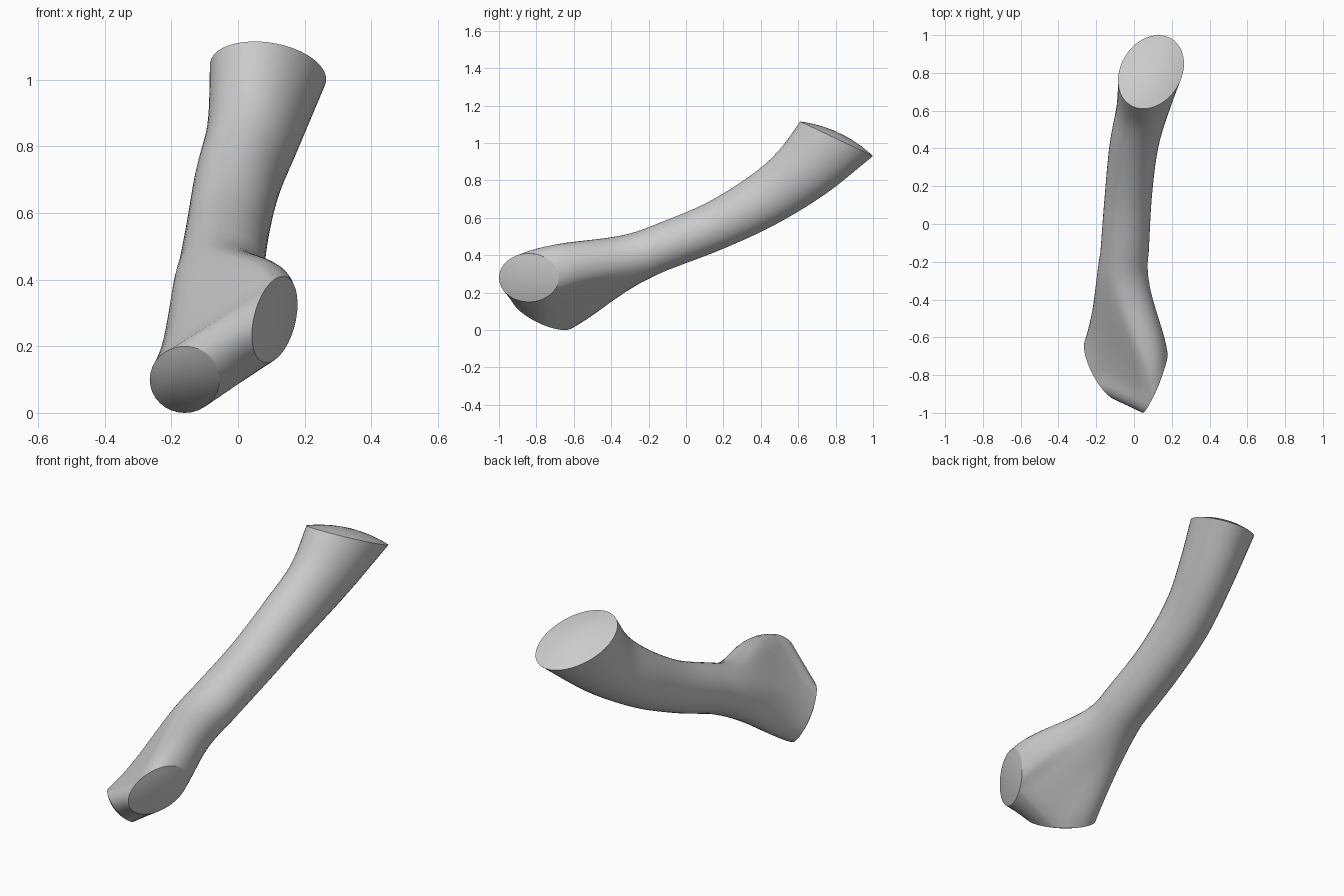
import bpy, bmesh, math
from mathutils import Vector as V

if "Cube" in bpy.data.objects:
    bpy.data.objects.remove(bpy.data.objects["Cube"])

grey = bpy.data.materials.new("plain_grey")
grey.diffuse_color = (0.6, 0.6, 0.6, 1)
grey.use_nodes = True
grey.node_tree.nodes["Principled BSDF"].inputs["Base Color"].default_value = grey.diffuse_color

ARC, LINK = 16, 4                      # segments per end arc, points on each bridge
N = 2 * (ARC + 1 + LINK)               # points per ring
SPLIT = math.radians(124)              # direction where the two branches part


def finish(bm, name):
    bmesh.ops.remove_doubles(bm, verts=bm.verts, dist=0.0005)
    bmesh.ops.recalc_face_normals(bm, faces=bm.faces)
    me = bpy.data.meshes.new(name)
    bm.to_mesh(me)
    bm.free()
    me.materials.append(grey)
    ob = bpy.data.objects.new(name, me)
    bpy.context.collection.objects.link(ob)
    bpy.ops.object.select_all(action='DESELECT')
    ob.select_set(True)
    bpy.context.view_layer.objects.active = ob
    bpy.ops.object.shade_smooth_by_angle(angle=math.radians(40))


def skin(bm, rows, closed):
    grid = [[bm.verts.new(p) for p in r] for r in rows]
    n = len(rows[0])
    for a, b in zip(grid, grid[1:]):
        for i in range(n if closed else n - 1):
            j = (i + 1) % n
            bm.faces.new((a[i], a[j], b[j], b[i]))


def cap(name, rim, normal, bulge):
    # shallow dome over a rim
    mid = sum(rim, V()) / len(rim)
    bm = bmesh.new()
    rows = [[mid + (p - mid) * s + normal * bulge * (1 - s * s) for p in rim]
            for s in (1, .85, .65, .4, .15)]
    skin(bm, rows, True)
    tip = [bm.verts.new(p) for p in rows[-1]]
    bm.faces.new(tip)
    finish(bm, name)
    me = bpy.data.objects[name].data
    # light the dome from outside
    if sum((p.normal.dot(normal) for p in me.polygons)) < 0:
        me.flip_normals()


def hermite(p, q, tp, tq, t):
    return (p * (2*t**3 - 3*t**2 + 1) + tp * (t**3 - 2*t**2 + t)
            + q * (3*t**2 - 2*t**3) + tq * (t**3 - t**2))


# Trunk sections: upper edge point, lower edge point, half width
SECTIONS = [
    (V((.05, .61, 1.115)), V((.13, 1.0, .93)), .17),
    (V((.04, .50, .965)), V((.06, .75, .73)), .142),
    (V((.0, .35, .83)), V((.0, .48, .565)), .13),
    (V((-.03, .10, .675)), V((-.03, .20, .435)), .125),
    (V((-.05, -.20, .55)), V((-.05, -.10, .32)), .128),
]


def section_ring(top, low, half):
    mid, up = (top + low) / 2, (top - low) / 2
    step = math.tau / N
    angles = [SPLIT + (LINK + 1) / 2 * step + i * step for i in range(N)]
    return [mid + V((half * math.cos(a), 0, 0)) + up * math.sin(a) for a in angles]


def lower_rim(a):
    x, z = -.16 + .105 * math.cos(a), .1 + .1 * math.sin(a)
    return V((x, -.832 - 1.14 * x - 1.17 * z, z))


def side_rim(a):
    y, z = -.84 + .16 * math.cos(a), .28 + .13 * math.sin(a)
    return V((.393 + .4 * y + .19 * z, y, z))


lower_n = V((-1.14, -1, -1.17)).normalized()
side_n = V((1, -.4, -.19)).normalized()

# Outline where the trunk meets both branch ends
steps = [math.pi * i / ARC for i in range(ARC + 1)]
outer_a = [lower_rim(SPLIT + s) for s in steps]
outer_b = [side_rim(SPLIT + math.pi + s) for s in steps]
frac = [(k + 1) / (LINK + 1) for k in range(LINK)]
end_ring = (outer_a + [outer_a[-1].lerp(outer_b[0], f) for f in frac]
            + outer_b + [outer_b[-1].lerp(outer_a[0], f) for f in frac])
weight = [0] * (ARC + 1) + frac + [1] * (ARC + 1) + frac[::-1]

# Body: smooth trunk, flare to the branch ends, bridge between them
rings = [section_ring(*s) for s in SECTIONS]
rows = []
for k in range(len(rings) - 1):
    for t in (0, .2, .4, .6, .8):
        row = []
        for i in range(N):
            p, q = rings[k][i], rings[k + 1][i]
            before = rings[k - 1][i] if k else p * 2 - q
            after = rings[k + 2][i] if k + 2 < len(rings) else q * 2 - p
            row.append(hermite(p, q, (q - before) / 2, (after - p) / 2, t))
        rows.append(row)
run = V((-.05, -.28, -.12)).normalized()
for s in range(13):
    row = []
    for p, q, w in zip(rings[-1], end_ring, weight):
        length = (q - p).length
        flare = (run * .75 + lower_n.lerp(side_n, w) * .25).normalized()
        row.append(hermite(p, q, run * length, flare * length, s / 12))
    rows.append(row)
bm = bmesh.new()
skin(bm, rows, True)
bridge = []
for s in steps:
    a, b = lower_rim(SPLIT - s), side_rim(SPLIT + s)
    bridge.append([a.lerp(b, f) for f in [0] + frac + [1]])
skin(bm, bridge, False)
finish(bm, "branched_tube")

# End caps
cap("upper_cap", rings[0], V((0, .43, .9)), .035)
turn = [math.tau * i / 32 for i in range(32)]
cap("lower_cap", [lower_rim(a) for a in turn], lower_n, .03)
cap("side_cap", [side_rim(a) for a in turn], side_n, .015)
